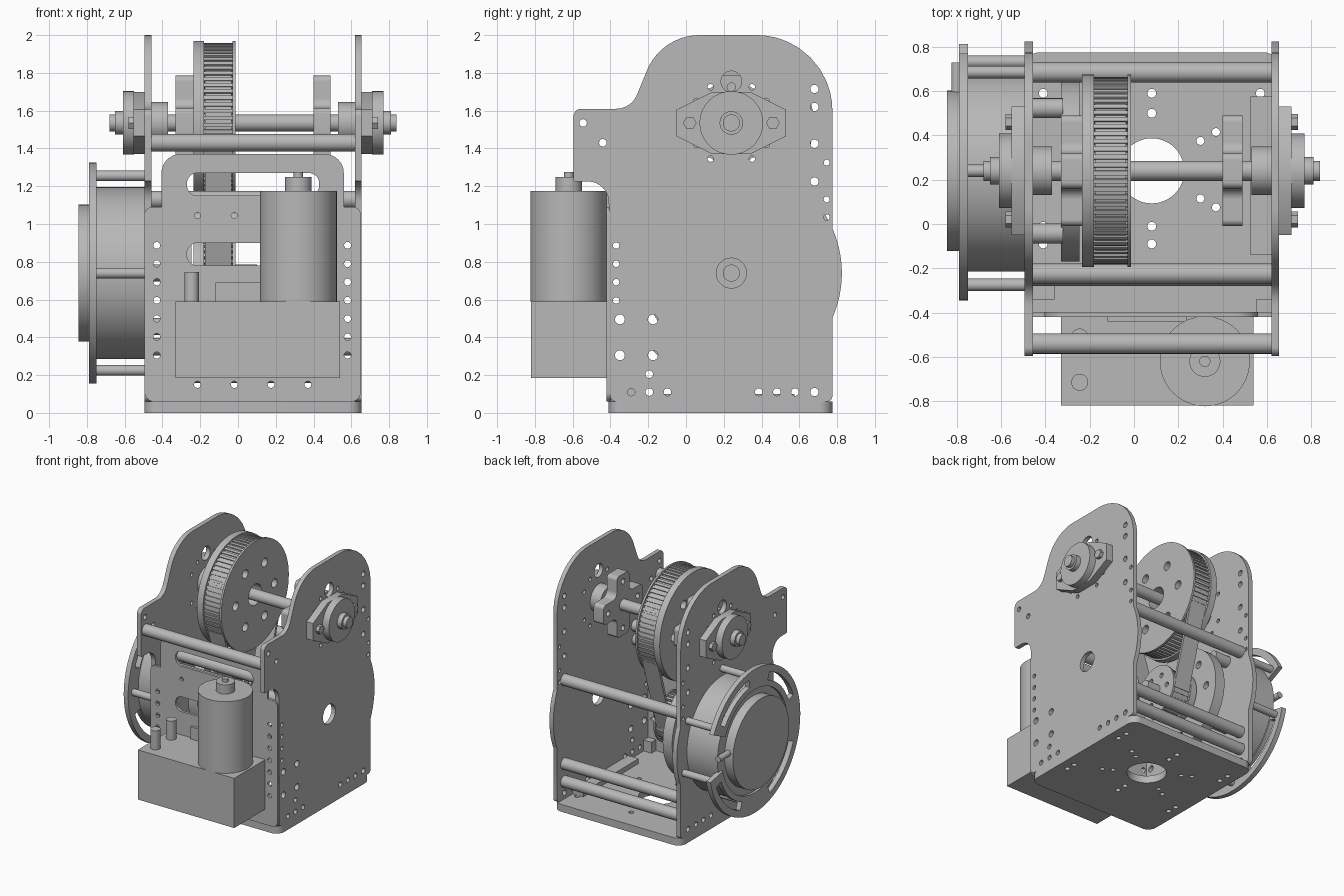
import bpy, bmesh, math
from math import sin, cos, pi, radians
from mathutils import Vector, Matrix

cube = bpy.data.objects.get("Cube")
if cube:
    bpy.data.objects.remove(cube)

grey = bpy.data.materials.new("plain grey")
grey.use_nodes = True
tone = (0.48, 0.48, 0.48, 1)
grey.diffuse_color = tone
grey.node_tree.nodes["Principled BSDF"].inputs["Base Color"].default_value = tone

# Each frame maps a flat drawing (u, v) and its thickness axis into the model
FRAMES = {
    "X": Matrix(((0, 0, 1), (1, 0, 0), (0, 1, 0))),
    "Y": Matrix(((1, 0, 0), (0, 0, -1), (0, 1, 0))),
    "Z": Matrix.Identity(3),
}
parts = []


def finish(name, mesh):
    obj = bpy.data.objects.new(name, mesh)
    bpy.context.collection.objects.link(obj)
    mesh.materials.clear()
    mesh.materials.append(grey)
    parts.append(obj)


def plate(name, axis, a, b, loops):
    """Flat sheet between a and b on an axis; the first loop is the outline, the rest are holes."""
    curve = bpy.data.curves.new(name, "CURVE")
    curve.dimensions = "2D"
    curve.fill_mode = "BOTH"
    curve.extrude = abs(b - a) / 2
    for loop in loops:
        spline = curve.splines.new("POLY")
        spline.points.add(len(loop) - 1)
        for point, co in zip(spline.points, loop):
            point.co = (co[0], co[1], 0, 1)
        spline.use_cyclic_u = True
    temp = bpy.data.objects.new(name, curve)
    bpy.context.collection.objects.link(temp)
    graph = bpy.context.evaluated_depsgraph_get()
    mesh = bpy.data.meshes.new_from_object(temp.evaluated_get(graph))
    bpy.data.objects.remove(temp)
    middle = (a + b) / 2 * (-1 if axis == "Y" else 1)
    bm = bmesh.new()
    bm.from_mesh(mesh)
    bmesh.ops.translate(bm, vec=(0, 0, middle), verts=bm.verts)
    bmesh.ops.transform(bm, matrix=FRAMES[axis].to_4x4(), verts=bm.verts)
    bmesh.ops.remove_doubles(bm, verts=bm.verts, dist=0.0001)
    bmesh.ops.recalc_face_normals(bm, faces=bm.faces)
    bm.to_mesh(mesh)
    bm.free()
    finish(name, mesh)


def circle(u, v, r, n=20):
    return [(u + r * cos(2 * pi * i / n), v + r * sin(2 * pi * i / n)) for i in range(n)]


def rounded(corners):
    """Polygon of (u, v, radius) corners with filleted corners."""
    out = []
    for i, (x, y, r) in enumerate(corners):
        p = Vector((x, y))
        if r == 0:
            out.append(p)
            continue
        u = (Vector(corners[i - 1][:2]) - p).normalized()
        v = (Vector(corners[(i + 1) % len(corners)][:2]) - p).normalized()
        half = u.angle(v) / 2
        c = p + (u + v).normalized() * (r / sin(half))
        s, e = p + u * (r / math.tan(half)) - c, p + v * (r / math.tan(half)) - c
        out += [c + s.lerp(e, k / 10).normalized() * r for k in range(11)]
    return out


def rect(u0, u1, v0, v1, r):
    return rounded([(u0, v0, r), (u1, v0, r), (u1, v1, r), (u0, v1, r)])


def arc(c, r, start, end, n=24):
    angles = [radians(start + (end - start) * i / n) for i in range(n + 1)]
    return [(c[0] + r * cos(t), c[1] + r * sin(t)) for t in angles]


def band(c, inner, outer, start, end, n=24):
    return arc(c, outer, start, end, n) + arc(c, inner, end, start, n)


def ring_of(c, r, count, size):
    return [circle(*p, size) for p in arc(c, r, 0, 360, count)[:-1]]


def rod(name, axis, a, b, u, v, r, n=40):
    plate(name, axis, a, b, [circle(u, v, r, n)])


def box(name, x0, x1, y0, y1, z0, z1):
    plate(name, "Z", z0, z1, [[(x0, y0), (x1, y0), (x1, y1), (x0, y1)]])


UP, LOW = (0.24, 1.535), (0.24, 0.74)     # upper and lower shaft centres (y, z)
IN_L, IN_R, MID = -0.457, 0.62, 0.08      # inner plate faces and centre plane

# Side plates with bolt holes
bulge = [(y, z, 0) for y, z in arc(LOW, 0.585, -23.8, 23.8)]
outline = rounded([(-0.4, 0.06, 0.03), (0.775, 0.06, 0.03), *bulge,
                   (0.775, 2, 0.4), (-0.13, 2, 0.3), (-0.29, 1.61, 0.12),
                   (-0.595, 1.61, 0.04), (-0.595, 1.225, 0.01), (-0.41, 1.225, 0.11)])
holes = [circle(*LOW, 0.08), circle(0.24, 1.755, 0.055)]
holes += [circle(0.68, z, 0.022) for z in (1.715, 1.62, 1.425, 1.225, 0.11)]
holes += [circle(0.745, z, 0.016) for z in (1.325, 1.13, 1.035)]
holes += [circle(s + 0.096 * i, 0.11, 0.02) for s in (-0.29, 0.385) for i in range(3)]
holes += [circle(y, z, 0.026) for y in (-0.35, -0.175) for z in (0.305, 0.495)]
holes += [circle(-0.37, 0.595 + 0.097 * i, 0.017) for i in range(4)]
holes += [circle(y, z, 0.02) for y, z in ((-0.545, 1.535), (-0.44, 1.43), (-0.195, 0.205))]
holes += [circle(UP[0] + s * y, UP[1] + t * z, 0.016)
          for s in (-1, 1) for t in (-1, 1) for y, z in ((0.11, 0.19), (0.185, 0.115))]
plate("left_hand_side_plate", "X", -0.495, IN_L, [outline] + holes)
plate("right_hand_side_plate", "X", IN_R, 0.655, [outline] + holes)

# Base plate with a large central opening
base_holes = [circle(MID, 0.24, 0.147, 48)]
base_holes += [circle(MID + 0.49 * i, y, 0.02) for i in (-1, 0, 1) for y in (0.59, 0.5, -0.01, -0.09)]
base_holes += [circle(MID + s * x, 0.245 + t * y, 0.018)
               for s in (-1, 1) for t in (-1, 1) for x, y in ((0.22, 0.13), (0.29, 0.17))]
plate("base_plate", "Z", 0, 0.06, [rect(-0.495, 0.655, -0.41, 0.775, 0.07)] + base_holes)
box("base_rail", 0.525, IN_R, -0.14, 0.575, 0.06, 0.1)
box("left_corner_block", IN_L, -0.36, -0.34, -0.27, 0.06, 0.15)
box("right_corner_block", 0.55, IN_R, -0.4, -0.34, 0.06, 0.15)

# Front plate with two long slots
front = rounded([(-0.495, 0.06, 0.05), (0.65, 0.06, 0.05), (0.65, 1.09, 0.04), (0.56, 1.09, 0),
                 (0.56, 1.37, 0.1), (-0.405, 1.37, 0.1), (-0.405, 1.09, 0), (-0.495, 1.09, 0.04)])
cuts = [rect(-0.27, 0.43, z, z + 0.12, 0.055) for z in (0.78, 1.15)]
cuts += [circle(x, 0.305 + 0.097 * i, 0.018) for x in (-0.43, 0.58) for i in range(7)]
cuts += [circle(-0.215 + 0.195 * i, 0.15, 0.018) for i in range(4)]
cuts += [circle(x, 1.045, 0.016) for x in (-0.215, -0.02)]
plate("front_plate", "Y", -0.42, -0.398, [front] + cuts)

# Gearbox, motor and terminals on the front
box("gearbox", -0.33, 0.54, -0.82, -0.42, 0.185, 0.59)
box("gearbox_bracket", -0.12, 0.24, -0.44, -0.42, 0.59, 0.69)
for name, r, z0, z1 in (("motor_body", 0.203, 0.59, 1.175), ("motor_boss", 0.07, 1.175, 1.25),
                        ("motor_shaft", 0.025, 1.25, 1.275)):
    rod(name, "Z", z0, z1, 0.32, -0.62, r, 64)
for y in (-0.715, -0.51):
    rod("gearbox_post", "Z", 0.59, 0.745, -0.245, y, 0.038)

# Tie rods between the side plates
for y, z in ((-0.54, 1.43), (-0.225, 1.13), (-0.235, 1.015),
             (0.685, 1.035), (0.685, 0.35), (0.685, 0.205)):
    rod("tie_rod", "X", -0.49, 0.65, y, z, 0.046)

# Upper shaft, bearings and clamp hubs
rod("upper_shaft", "X", -0.68, 0.84, *UP, 0.045)
flange = [(UP[0] + s * y, UP[1] + t * z) for s, t, order in
          ((1, 1, 1), (-1, 1, -1), (-1, -1, 1), (1, -1, -1))
          for y, z in ((0.29, 0.07), (0.1, 0.165))[::order]]
for side in (-1, 1):
    def span(a, b):
        return MID + side * a, MID + side * b
    plate("bearing_flange", "X", *span(0.572, 0.632), [flange])
    rod("bearing_housing", "X", *span(0.63, 0.69), *UP, 0.168, 64)
    rod("shaft_collar", "X", *span(0.69, 0.73), *UP, 0.062)
    rod("inner_bearing", "X", *span(0.45, 0.54), *UP, 0.11)
    for y in (-0.22, 0.22):
        rod("flange_bolt", "X", *span(0.63, 0.66), UP[0] + y, UP[1], 0.036, 6)
cross = []
for k in range(4):
    turn = Matrix.Rotation(k * pi / 2, 2)
    for u, v, r in ((0.25, -0.08, 0.03), (0.25, 0.08, 0.03), (0.08, 0.08, 0.05)):
        cross.append((*(turn @ Vector((u, v)) + Vector(UP)), r))
for a, b in ((-0.33, -0.235), (0.4, 0.49)):
    plate("clamp_hub", "X", a, b, [rounded(cross)] + ring_of(UP, 0.19, 4, 0.022))


# Toothed pulleys with flanges
def pulley(name, c, r, teeth, bolts):
    step = 2 * pi / teeth
    gear = [(c[0] + q * cos(step * (i + f)), c[1] + q * sin(step * (i + f)))
            for i in range(teeth) for f, q in ((0, r), (0.55, r), (0.6, r - 0.025), (0.95, r - 0.025))]
    plate(name + "_teeth", "X", -0.18, -0.03, [gear] + bolts)
    for a, b in ((-0.235, -0.18), (-0.03, -0.014)):
        plate(name + "_flange", "X", a, b, [circle(*c, r + 0.012, 72)] + bolts)


pulley("upper_pulley", UP, 0.423, 72, ring_of(UP, 0.25, 6, 0.035) + [circle(*UP, 0.085)])
pulley("lower_pulley", LOW, 0.19, 32, ring_of(LOW, 0.12, 6, 0.02))

# Drive belt wrapped around both pulleys
lean = math.degrees(math.asin(0.23 / (UP[1] - LOW[1])))


def wrap(grow):
    return arc(UP, 0.395 + grow, -lean, 180 + lean, 48) + arc(LOW, 0.165 + grow, 180 + lean, 360 - lean)


plate("drive_belt", "X", -0.175, -0.035, [wrap(0.02), wrap(0)])

# Lower shaft, disc and spacers
rod("lower_shaft", "X", -0.49, 0.1, *LOW, 0.045)
plate("lower_disc", "X", -0.33, -0.245, [circle(*LOW, 0.41, 72)] + ring_of(LOW, 0.3, 8, 0.03))
for y, z in arc(LOW, 0.4, 45, 315, 3):
    rod("disc_spacer", "X", IN_L, -0.32, y, z, 0.045)

# Round side motor, guard ring and standoffs
rod("side_motor_body", "X", -0.77, -0.495, *LOW, 0.455, 72)
rod("side_motor_cap", "X", -0.845, -0.77, *LOW, 0.362, 72)
slots = [band(LOW, 0.465, 0.53, t - 24, t + 24) for t in (58, 135, 225, 315)]
plate("guard_ring", "X", -0.79, -0.75, [band(LOW, 0.42, 0.585, 25, 348, 96)] + slots)
for t in (-17, 30, 90, 180, 270):
    y, z = arc(LOW, 0.515, t, t)[0]
    rod("ring_standoff", "X", -0.76, -0.49, y, z, 0.028)
rod("side_connector", "Y", 0.58, 0.73, -0.8, 0.78, 0.024)

# Smooth round surfaces, keep sharp edges
bpy.ops.object.select_all(action="DESELECT")
for obj in parts:
    obj.select_set(True)
bpy.context.view_layer.objects.active = parts[0]
bpy.ops.object.shade_smooth_by_angle(angle=radians(30))
